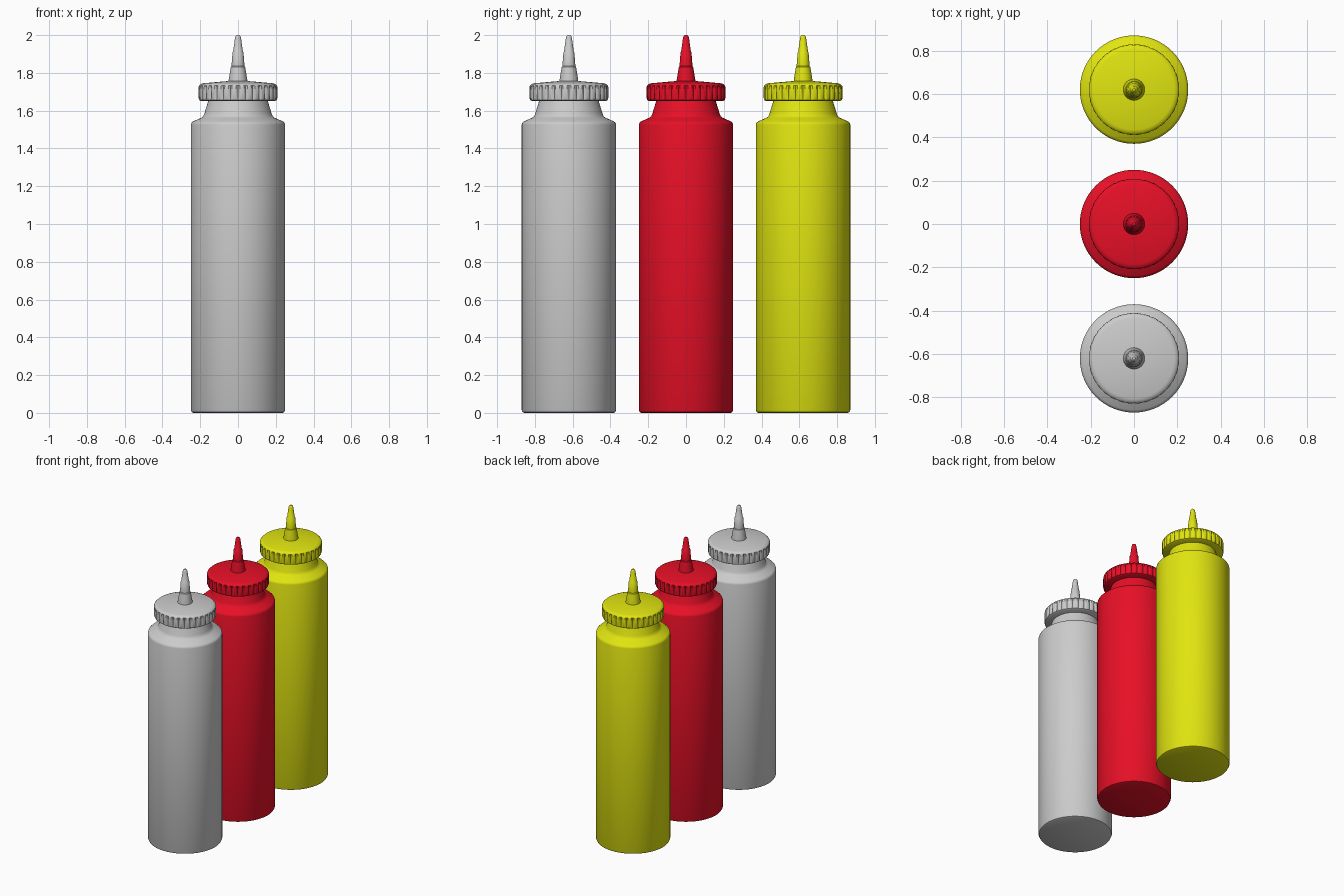
import bpy, bmesh, math

if "Cube" in bpy.data.objects:
    bpy.data.objects.remove(bpy.data.objects["Cube"])


def lathe(name, profile, segs, y, mat, grooves=None):
    """Revolve (radius, z) points; grooves = profile rows pressed in for grip."""
    bm = bmesh.new()
    rings = []
    for i, (r, z) in enumerate(profile):
        if r == 0:
            rings.append([bm.verts.new((0, 0, z))] * segs)
            continue
        ring = []
        for s in range(segs):
            a = 2 * math.pi * s / segs
            # each rib is four steps wide, one step of it is a groove
            rr = r - 0.009 if grooves and i in grooves and s % 4 == 0 else r
            ring.append(bm.verts.new((rr * math.cos(a), rr * math.sin(a), z)))
        rings.append(ring)
    for lo, hi in zip(rings, rings[1:]):
        for s in range(segs):
            t = (s + 1) % segs
            quad = list(dict.fromkeys((lo[s], lo[t], hi[t], hi[s])))
            bm.faces.new(quad)
    bmesh.ops.recalc_face_normals(bm, faces=bm.faces)
    me = bpy.data.meshes.new(name)
    bm.to_mesh(me)
    bm.free()
    ob = bpy.data.objects.new(name, me)
    bpy.context.collection.objects.link(ob)
    ob.location.y = y
    if mat:
        me.materials.append(mat)
    bpy.ops.object.select_all(action='DESELECT')
    ob.select_set(True)
    bpy.context.view_layer.objects.active = ob
    bpy.ops.object.shade_smooth_by_angle(angle=math.radians(35))
    return ob


def colour(name, rgb):
    m = bpy.data.materials.new(name)
    m.diffuse_color = (*rgb, 1)
    m.use_nodes = True
    m.node_tree.nodes["Principled BSDF"].inputs["Base Color"].default_value = m.diffuse_color
    return m


# Squeeze body with bevelled base, shoulder and tapering neck
BODY = [(0, 0), (0.236, 0), (0.245, 0.004), (0.25, 0.015), (0.25, 1.525),
        (0.247, 1.535), (0.238, 1.543), (0.195, 1.562), (0.184, 1.57),
        (0.178, 1.585), (0.155, 1.66), (0, 1.66)]
# Screw cap with ribbed rim and shallow domed top
CAP = [(0, 1.65), (0.195, 1.65), (0.205, 1.656), (0.209, 1.668), (0.209, 1.668),
       (0.209, 1.722), (0.209, 1.722), (0.207, 1.732), (0.198, 1.741),
       (0.185, 1.745), (0.05, 1.757), (0, 1.757)]
# Stepped nozzle
NOZZLE = [(0, 1.75), (0.05, 1.75), (0.049, 1.765), (0.038, 1.832), (0.034, 1.836),
          (0.034, 1.842), (0.029, 1.908), (0.026, 1.912), (0.016, 1.985),
          (0.013, 1.995), (0.007, 2.0), (0, 2.0)]

CAP = [p for i, p in enumerate(CAP) if i == 0 or p != CAP[i - 1]]

bottles = [("grey", -0.62, None),
           ("red", 0.0, colour("red_plastic", (0.8, 0.005, 0.02))),
           ("yellow", 0.62, colour("yellow_plastic", (0.75, 0.78, 0.005)))]

for label, y, mat in bottles:
    lathe(label + "_bottle_body", BODY, 64, y, mat)
    lathe(label + "_bottle_cap", CAP, 128, y, mat, grooves={3, 4})
    lathe(label + "_bottle_nozzle", NOZZLE, 32, y, mat)
